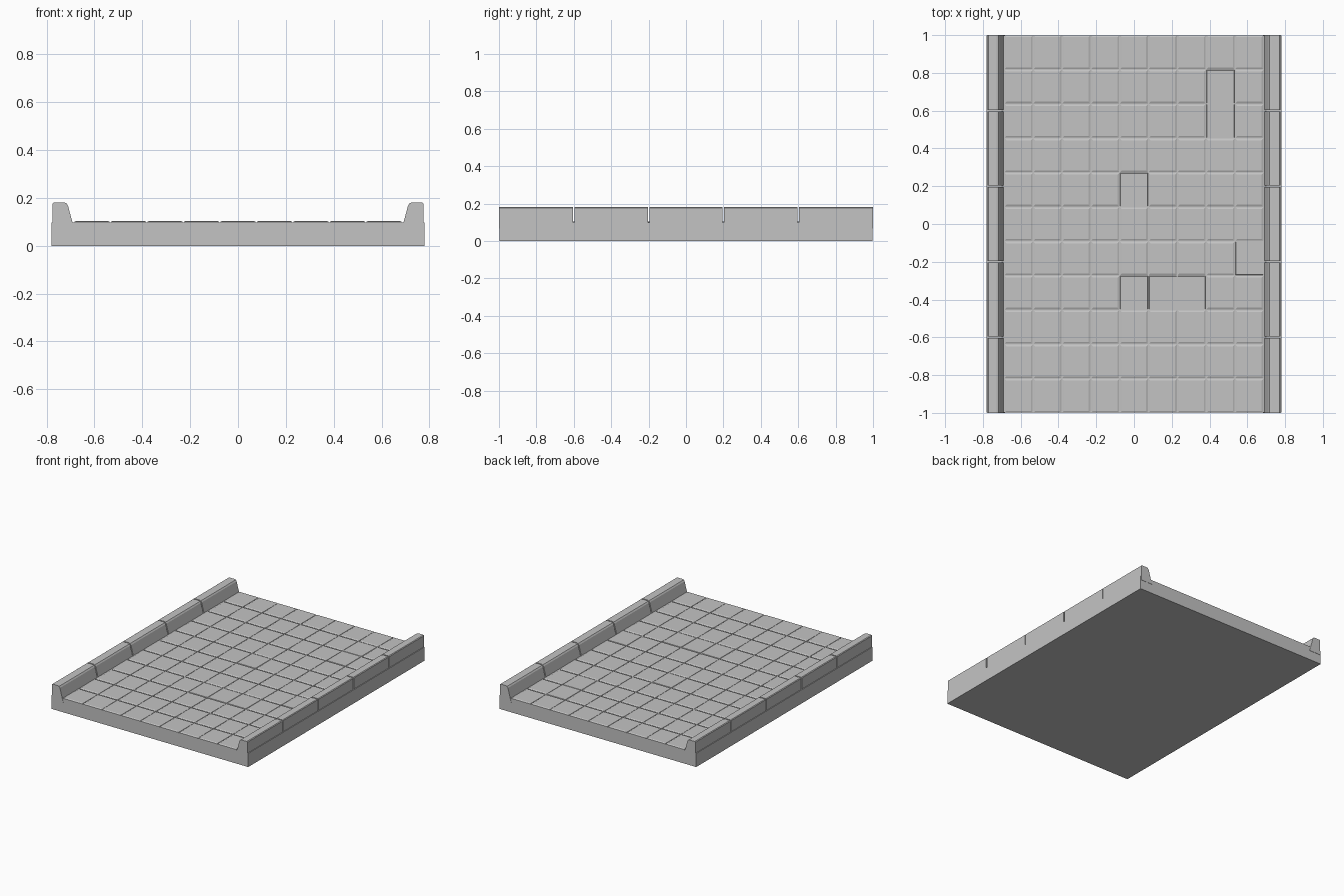
import bpy, bmesh

if "Cube" in bpy.data.objects:
    bpy.data.objects.remove(bpy.data.objects["Cube"])

stone = bpy.data.materials.new("grey stone")
stone.diffuse_color = (0.55, 0.55, 0.55, 1)
stone.use_nodes = True
stone.node_tree.nodes["Principled BSDF"].inputs["Base Color"].default_value = stone.diffuse_color


def finish(bm, name):
    bmesh.ops.recalc_face_normals(bm, faces=bm.faces)
    mesh = bpy.data.meshes.new(name)
    bm.to_mesh(mesh)
    bm.free()
    mesh.materials.append(stone)
    obj = bpy.data.objects.new(name, mesh)
    bpy.context.collection.objects.link(obj)
    return obj


def loft(bm, rings):
    """Closed solid through a list of equal-length rings of points."""
    vs = [[bm.verts.new(p) for p in ring] for ring in rings]
    n = len(vs[0])
    for a, b in zip(vs, vs[1:]):
        for i in range(n):
            j = (i + 1) % n
            bm.faces.new((a[i], a[j], b[j], b[i]))
    bm.faces.new(vs[0][::-1])
    bm.faces.new(vs[-1])


def rect(x0, x1, y0, y1, z, inset=0.0):
    x0, x1, y0, y1 = x0 + inset, x1 - inset, y0 + inset, y1 - inset
    return [(x0, y0, z), (x1, y0, z), (x1, y1, z), (x0, y1, z)]


# Base slab
bm = bmesh.new()
loft(bm, [rect(-0.78, 0.78, -0.998, 0.998, z) for z in (0, 0.098)])
finish(bm, "base_slab")

# Paving tiles with chamfered tops; a few have settled lower
COLS, ROWS, HALF, GAP = 9, 11, 0.687, 0.0025
TW, TL = 2 * HALF / COLS, 2.0 / ROWS
sunken = {(7, 9), (7, 8), (4, 6), (8, 4), (4, 3), (5, 3), (6, 3)}
bm = bmesh.new()
for c in range(COLS):
    for r in range(ROWS):
        x, y = -HALF + c * TW, -1 + r * TL
        box = (x + GAP, x + TW - GAP, y + GAP, y + TL - GAP)
        if r == 0:
            box = (box[0], box[1], -0.998, box[3])
        if r == ROWS - 1:
            box = (box[0], box[1], box[2], 0.998)
        top = 0.1005 if (c, r) in sunken else 0.104
        edge = 0.002 if (c, r) in sunken else 0.009
        loft(bm, [rect(*box, 0.09), rect(*box, top - 0.004),
                  rect(*box, top, edge)])
finish(bm, "paving_tiles")

# Kerb stones: sloped inner side, softened top edges, small joints between
profile = [(0.684, 0.068), (0.775, 0.068), (0.775, 0.177), (0.770, 0.181),
           (0.727, 0.181), (0.718, 0.178), (0.711, 0.168)]
for side, name in ((-1, "left_kerb"), (1, "right_kerb")):
    bm = bmesh.new()
    for i in range(5):
        y0 = -1 + 0.4 * i + (0.004 if i else 0)
        y1 = -0.6 + 0.4 * i - (0.004 if i < 4 else 0)
        loft(bm, [[(side * x, y, z) for x, z in profile] for y in (y0, y1)])
    finish(bm, name)
